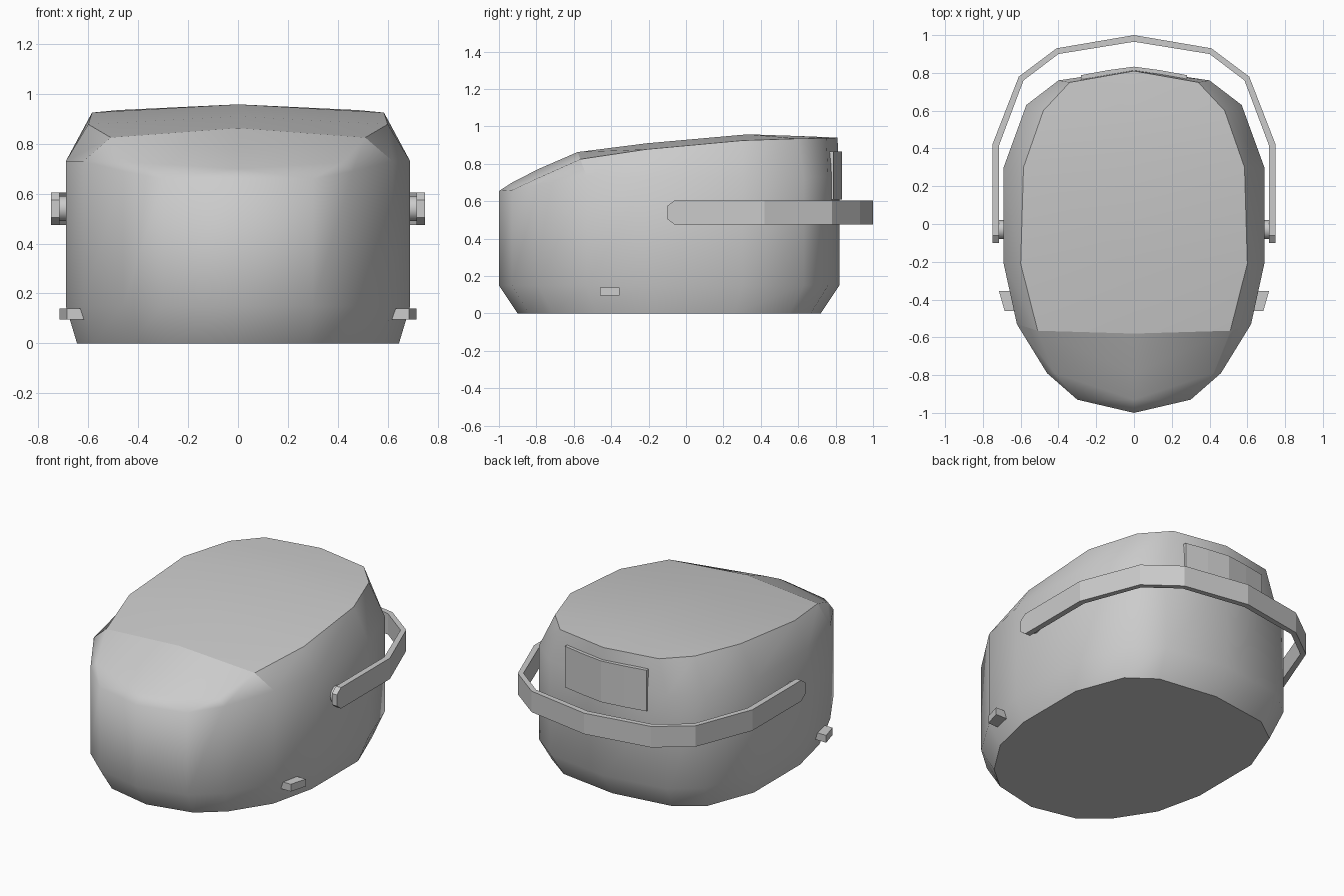
import bpy, bmesh
from mathutils import Matrix, Vector

if "Cube" in bpy.data.objects:
    bpy.data.objects.remove(bpy.data.objects["Cube"], do_unlink=True)

grey = bpy.data.materials.new("light grey plastic")
grey.use_nodes = True
COLOUR = (0.6, 0.6, 0.6, 1)
grey.diffuse_color = COLOUR
grey.node_tree.nodes["Principled BSDF"].inputs["Base Color"].default_value = COLOUR


def finish(name, bm, smooth=False):
    bmesh.ops.recalc_face_normals(bm, faces=bm.faces)
    for f in bm.faces:
        f.smooth = smooth
    mesh = bpy.data.meshes.new(name)
    bm.to_mesh(mesh)
    bm.free()
    mesh.materials.append(grey)
    obj = bpy.data.objects.new(name, mesh)
    bpy.context.collection.objects.link(obj)
    return obj


def full_path(half):
    """Mirror a path that starts at x > 0 and ends on the centre line."""
    return half + [(-p[0], *p[1:]) for p in reversed(half[:-1])]


def ring(bm, half):
    """Closed ring: right half front to back, then the left half back to front."""
    pts = half + [(-x, y, z) for x, y, z in reversed(half[1:-1])]
    return [bm.verts.new(p) for p in pts]


# Body: stacked outlines, then a crowned top with a sharp lid border
outline = [(0, -1), (.30, -.93), (.46, -.79), (.62, -.53), (.69, -.21),
           (.69, .30), (.57, .63), (.40, .76), (0, .82)]
shoulder_z = [.655, .66, .69] + [.73] * 6
rim = [(0, -1, .655), (.30, -.93, .66), (.42, -.79, .725), (.51, -.565, .825),
       (.60, -.21, .878), (.585, .30, .925), (.48, .60, .935),
       (.34, .75, .938), (0, .81, .94)]
ridge = [(-.93, .70), (-.79, .772), (-.58, .863), (-.21, .91),
         (.33, .958), (.60, .949), (.75, .943)]

bm = bmesh.new()
rings = [
    ring(bm, [(x * .935, (y + .09) * .89 - .09, 0) for x, y in outline]),
    ring(bm, [(x, y, .15) for x, y in outline]),
    ring(bm, [(x, y, z) for (x, y), z in zip(outline, shoulder_z)]),
    ring(bm, rim),
]
count = len(rings[0])
base = bm.faces.new(rings[0])
for low, high in zip(rings, rings[1:]):
    for i in range(count):
        j = (i + 1) % count
        bm.faces.new((low[i], low[j], high[j], high[i]))

top = rings[-1]
mid = [top[0]] + [bm.verts.new((0, y, z)) for y, z in ridge] + [top[len(rim) - 1]]
lid = []
for side in (1, -1):
    edge = [top[side * i % count] for i in range(len(rim))]
    for i in range(len(rim) - 1):
        loop = list(dict.fromkeys((mid[i], edge[i], edge[i + 1], mid[i + 1])))
        face = bm.faces.new(loop)
        if i >= 3:
            lid.append(face)
lid = set(lid)
for e in bm.edges:
    tags = [f in lid for f in e.link_faces]
    if base in e.link_faces or len(set(tags)) == 2:
        e.smooth = False
for i in (3, count - 3):
    bm.edges.get((rings[2][i], top[i])).smooth = False
bmesh.ops.remove_doubles(bm, verts=bm.verts, dist=.0005)
finish("body", bm, True)


def strip(name, outer, inner, z0, z1, end_chamfer=0):
    """Band of constant height following two plan paths."""
    bm = bmesh.new()
    rows = []
    for (ox, oy), (ix, iy) in zip(outer, inner):
        rows.append([bm.verts.new(p) for p in
                     ((ox, oy, z0), (ox, oy, z1), (ix, iy, z1), (ix, iy, z0))])
    for a, b in zip(rows, rows[1:]):
        for i in range(4):
            j = (i + 1) % 4
            bm.faces.new((a[i], a[j], b[j], b[i]))
    for row in (rows[0], rows[-1]):
        if end_chamfer:
            # Tapered nose beyond the end of the band
            nose = [bm.verts.new(v.co + Vector((0, -end_chamfer, dz)))
                    for v, dz in zip(row, (.03, -.03, -.03, .03))]
            for i in range(4):
                j = (i + 1) % 4
                bm.faces.new((row[i], row[j], nose[j], nose[i]))
            row = nose
        bm.faces.new(row)
    return finish(name, bm)


# Carrying handle that wraps around the back
strip("handle",
      full_path([(.75, -.06), (.75, .42), (.61, .78), (.41, .93), (0, 1.0)]),
      full_path([(.715, -.06), (.715, .415), (.585, .76), (.40, .90), (0, .965)]),
      .475, .605, .04)

# Plate on the back wall
strip("back_plate",
      full_path([(.28, .788), (.14, .814), (0, .833)]),
      full_path([(.28, .755), (.14, .78), (0, .79)]),
      .61, .865)

for side, label in ((1, "left"), (-1, "right")):
    # Handle pivot
    bm = bmesh.new()
    bmesh.ops.create_cone(bm, cap_ends=True, segments=16, radius1=.05, radius2=.05,
                          depth=.07, matrix=Matrix.Translation((side * .69, -.03, .54))
                          @ Matrix.Rotation(1.5708, 4, 'Y'))
    pivot = finish(label + "_pivot", bm, True)
    for e in pivot.data.edges:
        a, b = (pivot.data.vertices[v].co for v in e.vertices)
        e.use_edge_sharp = abs(a.x - b.x) < .01

    # Small lug low on the side, square to the curved wall
    bm = bmesh.new()
    bmesh.ops.create_cube(bm, size=1)
    for v in bm.verts:
        back = v.co.y > 0
        outer = .715 if back else .685
        v.co = (side * (outer if v.co.x > 0 else outer - .11),
                -.355 if back else -.46, .14 if v.co.z > 0 else .095)
    finish(label + "_lug", bm)
